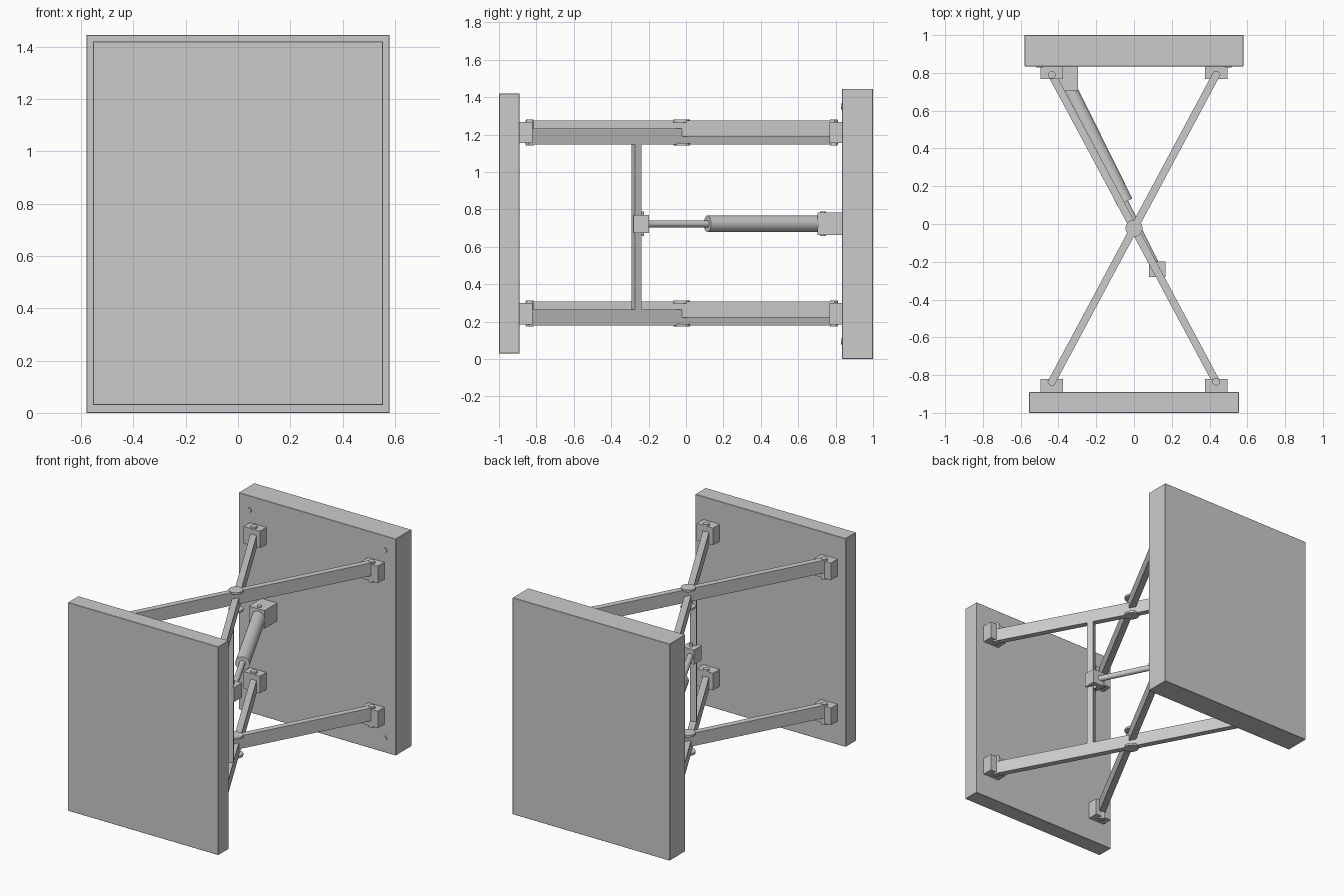
import bpy, math
from mathutils import Vector

if "Cube" in bpy.data.objects:
    bpy.data.objects.remove(bpy.data.objects["Cube"])


def box(name, x, y, z, bevel=0.0):
    """Box from (min, max) ranges."""
    bpy.ops.mesh.primitive_cube_add(size=1, location=[sum(r) / 2 for r in (x, y, z)])
    o = bpy.context.object
    o.name = name
    o.scale = [r[1] - r[0] for r in (x, y, z)]
    bpy.ops.object.transform_apply(location=False, rotation=False, scale=True)
    if bevel:
        m = o.modifiers.new("Bevel", 'BEVEL')
        m.width, m.segments = bevel, 1
    return o


def rod(name, a, b, r, sides=32):
    """Cylinder between two points."""
    a, b = Vector(a), Vector(b)
    d = b - a
    bpy.ops.mesh.primitive_cylinder_add(vertices=sides, radius=r, depth=d.length,
                                        location=(a + b) / 2)
    o = bpy.context.object
    o.name = name
    o.rotation_euler = d.to_track_quat('Z', 'Y').to_euler()
    bpy.ops.object.shade_smooth_by_angle(angle=math.radians(35))
    return o


PX, Y_BACK, Y_FRONT = 0.435, 0.79, -0.835      # arm pivot positions
Y_MID = (Y_BACK + Y_FRONT) / 2
ANGLE = math.atan2(Y_BACK - Y_FRONT, 2 * PX)
LENGTH = math.hypot(Y_BACK - Y_FRONT, 2 * PX) + 0.03

# Two end plates
box("back_plate", (-0.58, 0.58), (0.835, 1.0), (0, 1.445), 0.002)
box("front_plate", (-0.555, 0.555), (-1.0, -0.89), (0.03, 1.42), 0.002)

# Screw heads in the corners of the back plate
for sx in (-0.5, 0.5):
    for z in (0.095, 1.35):
        rod("plate_screw", (sx, 0.829, z), (sx, 0.85, z), 0.016, 20)

# Lower and upper scissor linkages
for level, zc in (("lower", 0.243), ("upper", 1.211)):
    # Crossing arms, half-lapped in height
    for sign, z0, z1 in ((-1, zc - 0.065, zc + 0.021), (1, zc - 0.021, zc + 0.065)):
        arm = box(level + "_arm", (-LENGTH / 2, LENGTH / 2), (-0.02, 0.02), (z0, z1))
        arm.location.y = Y_MID
        arm.rotation_euler.z = sign * ANGLE
    # Centre pivot caps
    for s in (-1, 1):
        rod(level + "_pivot_cap", (0, Y_MID, zc + s * 0.055), (0, Y_MID, zc + s * 0.069), 0.045)
    rod(level + "_pivot_pin", (0, Y_MID, zc - 0.06), (0, Y_MID, zc + 0.06), 0.02)
    # Hinge blocks and pins
    for x in (-PX, PX):
        for py, ys in ((Y_BACK, (0.767, 0.836)), (Y_FRONT, (-0.891, -0.82))):
            box(level + "_hinge_block", (x - 0.06, x + 0.06), ys, (zc - 0.057, zc + 0.057))
            rod(level + "_hinge_pin", (x, py, zc - 0.069), (x, py, zc + 0.069), 0.02, 24)

# Upright bar joining the two levels of arms
bar = box("cross_bar", (-0.02, 0.02), (-0.02, 0.02), (0.215, 1.19))
bar.location.x, bar.location.y = 0.13, Y_MID - 0.13 * math.tan(ANGLE)
bar.rotation_euler.z = -ANGLE

# Piston between the back plate and the cross bar
ZP = 0.723
start, end = Vector((-0.354, 0.733, ZP)), Vector((0.125, -0.235, ZP))
axis = (end - start).normalized()
box("piston_back_bracket", (-0.412, -0.296), (0.703, 0.836), (0.664, 0.784))
rod("piston_back_pin", start - Vector((0, 0, 0.066)), start + Vector((0, 0, 0.066)), 0.016, 24)
rod("piston_cylinder", start, start + axis * 0.69, 0.044)
rod("piston_rod", start + axis * 0.6, end, 0.019, 24)
box("piston_front_bracket", (0.08, 0.168), (-0.28, -0.198), (0.674, 0.771))
rod("piston_front_pin", end - Vector((0, 0, 0.066)), end + Vector((0, 0, 0.066)), 0.011, 20)
